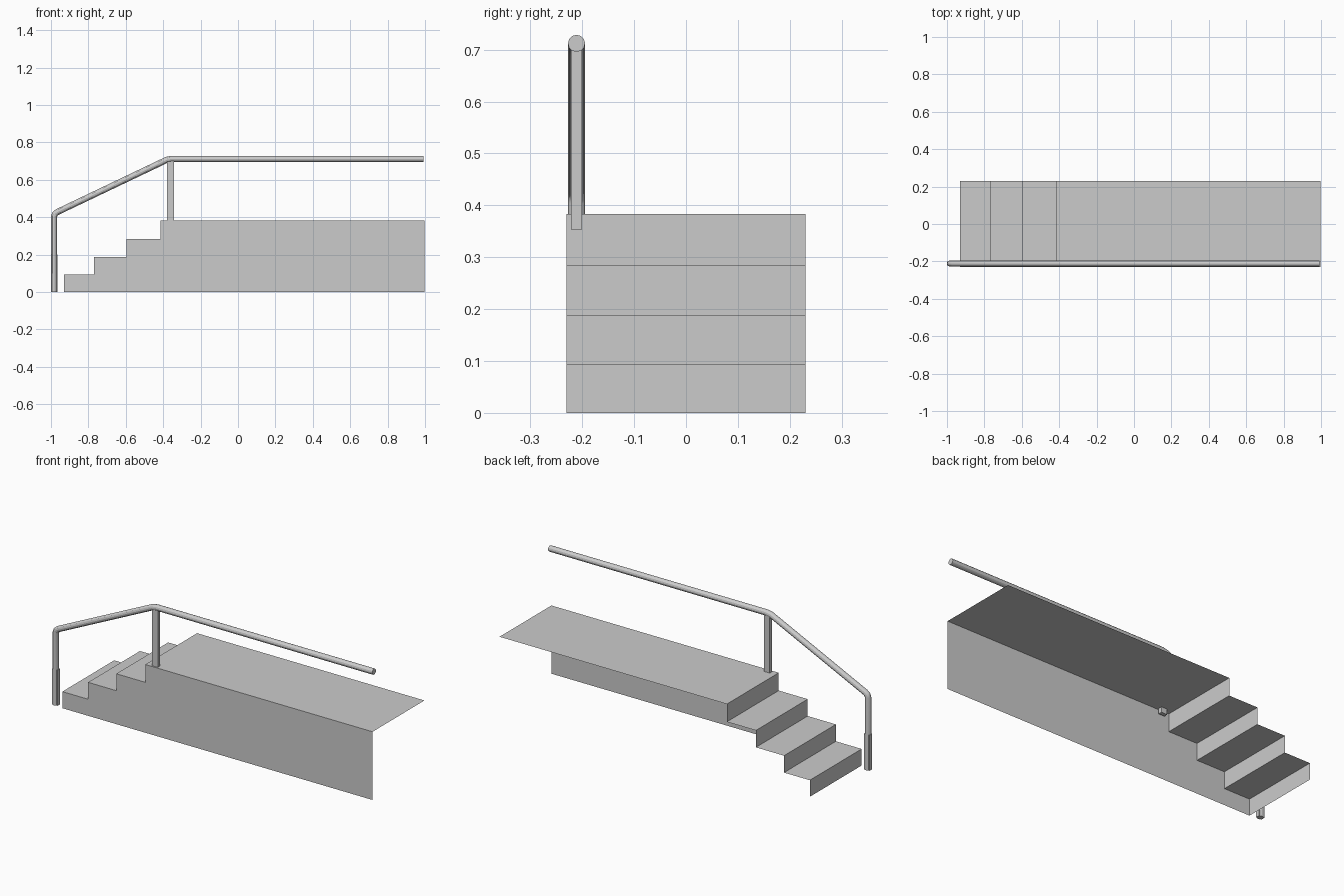
import bpy, bmesh

if "Cube" in bpy.data.objects:
    bpy.data.objects.remove(bpy.data.objects["Cube"])

HALF_W = 0.23    # half width of the stairs
RAIL_Y = -0.211  # rail centre line


def mesh_object(name, bm):
    mesh = bpy.data.meshes.new(name)
    bm.to_mesh(mesh)
    bm.free()
    obj = bpy.data.objects.new(name, mesh)
    bpy.context.collection.objects.link(obj)
    return obj


def box(name, x0, x1, y0, y1, z0, z1):
    bm = bmesh.new()
    bmesh.ops.create_cube(bm, size=1)
    for v in bm.verts:
        v.co = ((x0 + x1) / 2 + v.co.x * (x1 - x0),
                (y0 + y1) / 2 + v.co.y * (y1 - y0),
                (z0 + z1) / 2 + v.co.z * (z1 - z0))
    return mesh_object(name, bm)


# Steps and platform: open shell with risers, treads and one side wall
xs = [-0.93, -0.77, -0.595, -0.415, 0.997]
zs = [0.093, 0.188, 0.283, 0.383]
profile = [(xs[0], 0.0)]
for i, z in enumerate(zs):
    profile += [(xs[i], z), (xs[i + 1], z)]

bm = bmesh.new()
near = [bm.verts.new((x, -HALF_W, z)) for x, z in profile]
far = [bm.verts.new((x, HALF_W, z)) for x, z in profile]
for i in range(len(profile) - 1):
    bm.faces.new((near[i], near[i + 1], far[i + 1], far[i]))
corner = bm.verts.new((xs[-1], -HALF_W, 0.0))
bm.faces.new([corner] + near[::-1])
bmesh.ops.recalc_face_normals(bm, faces=bm.faces[:])
mesh_object("stairs_and_platform", bm)

# Handrail: round tube with bent corners
path = [(-0.983, 0.0), (-0.983, 0.405), (-0.979, 0.418), (-0.966, 0.428),
        (-0.40, 0.698), (-0.381, 0.707), (-0.355, 0.712), (0.993, 0.712)]
curve = bpy.data.curves.new("handrail", 'CURVE')
curve.dimensions = '3D'
curve.bevel_depth = 0.0165
curve.bevel_resolution = 4
curve.use_fill_caps = True
spline = curve.splines.new('POLY')
spline.points.add(len(path) - 1)
for p, (x, z) in zip(spline.points, path):
    p.co = (x, RAIL_Y, z, 1)
rail = bpy.data.objects.new("handrail", curve)
bpy.context.collection.objects.link(rail)
bpy.ops.object.select_all(action='DESELECT')
rail.select_set(True)
bpy.context.view_layer.objects.active = rail
bpy.ops.object.convert(target='MESH')
bpy.ops.object.shade_smooth_by_angle()

# Flat posts under the rail
box("middle_post", -0.38, -0.343, RAIL_Y - 0.011, RAIL_Y + 0.011, 0.353, 0.705)
box("lower_post", -1.0, -0.966, RAIL_Y - 0.011, RAIL_Y + 0.011, 0.0, 0.2)
